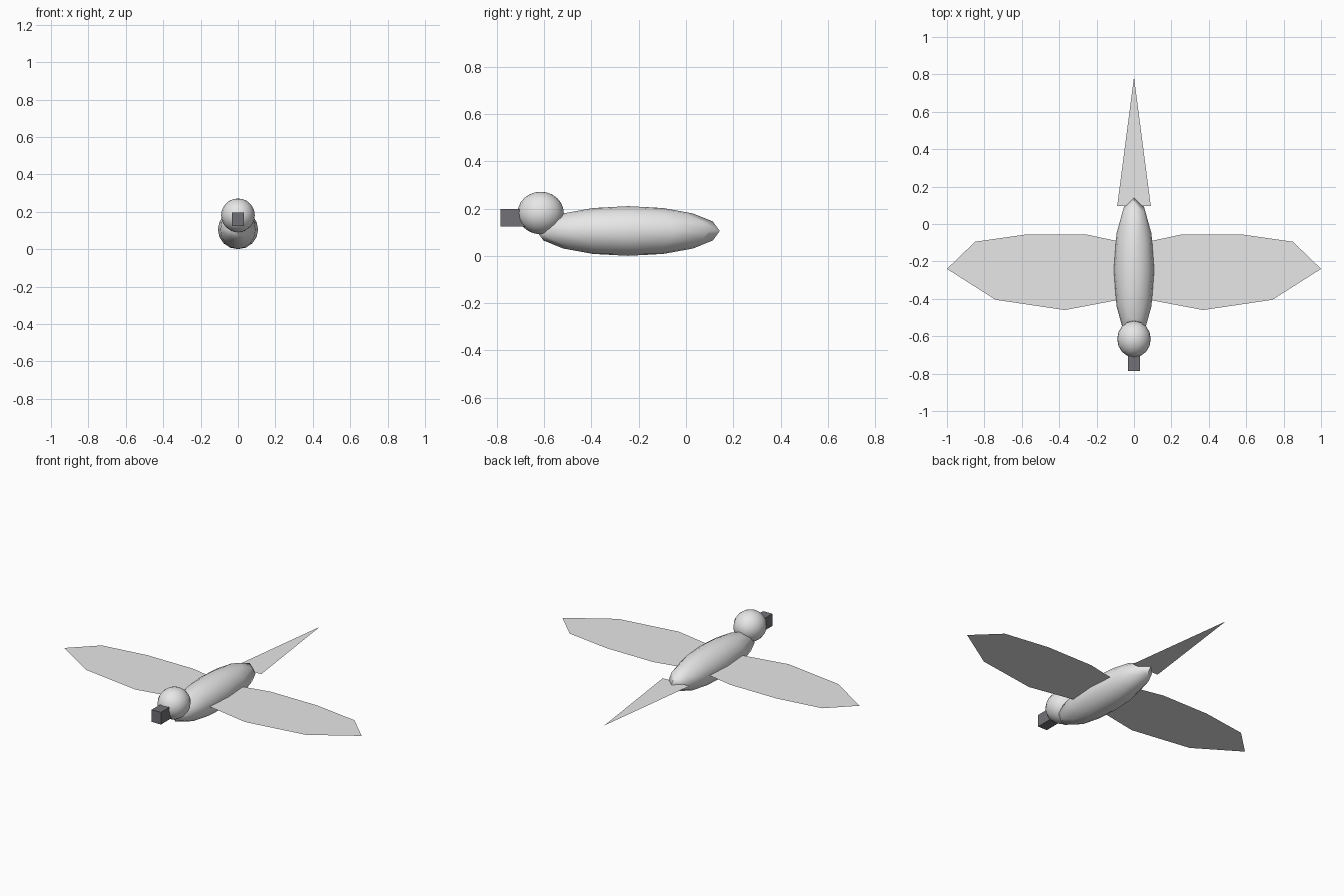
import bpy
import math

cube = bpy.data.objects.get("Cube")
if cube:
    bpy.data.objects.remove(cube, do_unlink=True)


def material(name, color):
    mat = bpy.data.materials.new(name)
    mat.use_nodes = True
    mat.diffuse_color = color
    mat.node_tree.nodes["Principled BSDF"].inputs["Base Color"].default_value = color
    return mat


feather = material("pale grey", (0.8, 0.8, 0.8, 1))
horn = material("dark grey", (0.165, 0.165, 0.185, 1))


def ellipsoid(name, center, radii, segments, rings):
    bpy.ops.mesh.primitive_uv_sphere_add(segments=segments, ring_count=rings, radius=1, location=center)
    obj = bpy.context.object
    obj.name = name
    obj.scale = radii
    bpy.ops.object.transform_apply(location=False, rotation=False, scale=True)
    bpy.ops.object.shade_smooth_by_angle(angle=math.radians(60))
    obj.data.materials.append(feather)


def sheet(name, outline, z):
    """A single flat face, facing up."""
    mesh = bpy.data.meshes.new(name)
    mesh.from_pydata([(x, y, z) for x, y in outline], [], [range(len(outline))])
    mesh.materials.append(feather)
    obj = bpy.data.objects.new(name, mesh)
    bpy.context.collection.objects.link(obj)


MID = 0.105  # height of the body axis, wings and tail

# Body and head
ellipsoid("body", (0, -0.245, MID), (0.108, 0.388, MID), 12, 8)
ellipsoid("head", (0, -0.615, 0.181), (0.09, 0.098, 0.09), 16, 12)

# Beak
bpy.ops.mesh.primitive_cube_add(size=1, location=(0, -0.72, 0.16))
beak = bpy.context.object
beak.name = "beak"
beak.scale = (0.062, 0.13, 0.074)
bpy.ops.object.transform_apply(location=False, rotation=False, scale=True)
beak.data.materials.append(horn)

# Wings, counter-clockwise from the rear of the tip
wing = [(0, -0.39), (0.37, -0.46), (0.74, -0.405), (1, -0.24),
        (0.85, -0.095), (0.57, -0.055), (0.26, -0.055), (0, -0.11)]
sheet("left_wing", wing, MID)
sheet("right_wing", [(-x, y) for x, y in reversed(wing)], MID)

# Tail
sheet("tail", [(-0.09, 0.095), (0.09, 0.095), (0, 0.785)], MID + 0.004)
